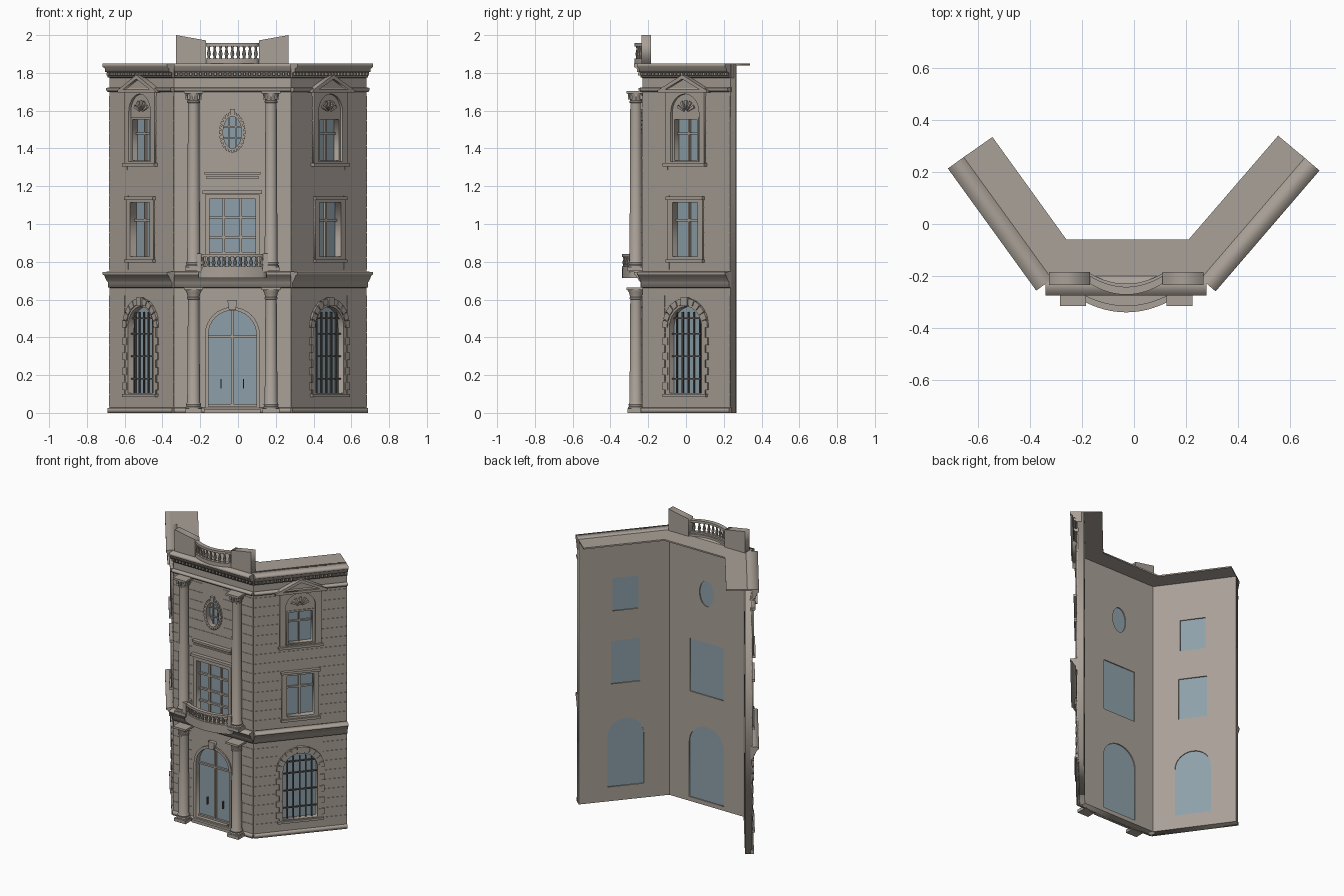
import bpy, bmesh
from math import sin, cos, pi, atan2, hypot
from mathutils import Matrix, Vector

if "Cube" in bpy.data.objects:
    bpy.data.objects.remove(bpy.data.objects["Cube"])
scene = bpy.context.scene


def material(name, rgb):
    m = bpy.data.materials.new(name)
    m.use_nodes = True
    m.diffuse_color = (*rgb, 1)
    m.node_tree.nodes["Principled BSDF"].inputs["Base Color"].default_value = (*rgb, 1)
    return m


STONE = material("warm grey stone", (0.40, 0.355, 0.31))
GLASS = material("blue grey glass", (0.27, 0.35, 0.40))
IRON = material("dark iron", (0.09, 0.085, 0.08))
MOVE = Matrix.Translation
UPRIGHT = Matrix.Rotation(pi / 2, 4, "X")
ALONG = Matrix(((0, 0, 1, 0), (-1, 0, 0, 0), (0, 1, 0, 0), (0, 0, 0, 1)))


def add(name, bm, mat, matrix, smooth=False):
    bmesh.ops.remove_doubles(bm, verts=bm.verts, dist=1e-5)
    bm.transform(matrix)
    bmesh.ops.recalc_face_normals(bm, faces=bm.faces)
    me = bpy.data.meshes.new(name)
    bm.to_mesh(me)
    bm.free()
    me.materials.clear()
    me.materials.append(mat)
    ob = bpy.data.objects.new(name, me)
    scene.collection.objects.link(ob)
    if smooth:
        bpy.ops.object.select_all(action="DESELECT")
        ob.select_set(True)
        bpy.context.view_layer.objects.active = ob
        bpy.ops.object.shade_smooth_by_angle(angle=0.7)
    return ob


def sheet(name, loops, depth, matrix, mat=STONE):
    """Flat outline with holes, extruded from 0 to depth."""
    cu = bpy.data.curves.new(name, "CURVE")
    cu.dimensions, cu.fill_mode, cu.extrude = "2D", "BOTH", depth / 2
    for loop in loops:
        sp = cu.splines.new("POLY")
        sp.points.add(len(loop) - 1)
        for p, (x, y) in zip(sp.points, loop):
            p.co = (x, y, 0, 1)
        sp.use_cyclic_u = True
    tmp = bpy.data.objects.new("tmp", cu)
    scene.collection.objects.link(tmp)
    me = bpy.data.meshes.new_from_object(tmp.evaluated_get(bpy.context.evaluated_depsgraph_get()))
    bm = bmesh.new()
    bm.from_mesh(me)
    bpy.data.objects.remove(tmp)
    bpy.data.meshes.remove(me)
    return add(name, bm, mat, matrix @ MOVE((0, 0, depth / 2)))


def face(name, loops, o0, o1, F, mat=STONE):
    """Upright sheet between two distances out from the wall face."""
    return sheet(name, loops, o1 - o0, F @ MOVE((0, -o0, 0)) @ UPRIGHT, mat)


def moulding(name, profile, half, F):
    return sheet(name, [profile], 2 * half, F @ MOVE((-half, 0, 0)) @ ALONG)


def boxes(name, items, F, mat=STONE):
    bm = bmesh.new()
    for x0, x1, o0, o1, z0, z1 in items:
        m = MOVE(((x0 + x1) / 2, -(o0 + o1) / 2, (z0 + z1) / 2)) @ Matrix.Diagonal((x1 - x0, o1 - o0, z1 - z0, 1))
        bmesh.ops.create_cube(bm, size=1, matrix=m)
    return add(name, bm, mat, F)


def lathe(name, profile, spots, F, n):
    bm = bmesh.new()
    for x, out, z in spots:
        rings = [[bm.verts.new((x + r * cos(2 * pi * i / n), -out + r * sin(2 * pi * i / n), z + h))
                  for i in range(n)] for r, h in profile]
        for a, b in zip(rings, rings[1:]):
            for i in range(n):
                bm.faces.new((a[i], a[(i + 1) % n], b[(i + 1) % n], b[i]))
        bm.faces.new(rings[0])
        bm.faces.new(rings[-1])
    return add(name, bm, STONE, F, True)


def rect(h, z0, z1):
    return [(-h, z0), (h, z0), (h, z1), (-h, z1)]


def arch(h, z0, spring):
    return [(-h, z0), (h, z0)] + [(h * cos(pi * i / 16), spring + h * sin(pi * i / 16)) for i in range(17)]


def oval(a, b, z, n=32):
    return [(a * cos(2 * pi * i / n), z + b * sin(2 * pi * i / n)) for i in range(n)]


def ray(a0, b0, a1, b1, z, t, d):
    """Wedge block between two ovals at angle t."""
    return [(a * cos(s), z + b * sin(s)) for a, b, s in
            ((a0, b0, t - d), (a1, b1, t - d), (a1, b1, t + d), (a0, b0, t + d))]


def bow(half, end, mid, n=16):
    """Plan points of a shallow bowed line."""
    return [(half * k, -(end + (mid - end) * (1 - k * k))) for k in (2 * i / n - 1 for i in range(n + 1))]


def bars(name, xs, zs, half, z0, z1, r, o0, o1, F, mat=STONE):
    boxes(name, [(x - r, x + r, o0, o1, z0, z1) for x in xs]
          + [(-half, half, o0, o1, z - r, z + r) for z in zs], F, mat)


CROWN = [(-.03, 1.772), (.012, 1.775), (.012, 1.802), (.03, 1.806), (.03, 1.822), (.045, 1.832), (.045, 1.85), (-.03, 1.85)]
LEDGE = [(-.01, 1.70), (.014, 1.70), (.022, 1.71), (.022, 1.72), (-.01, 1.725)]
BELT = [(-.01, .66), (.01, .665), (.01, .69), (.02, .70), (.035, .728), (.045, .732), (.045, .745), (-.01, .75)]
PLINTH = [(-.01, 0), (.012, 0), (.012, .025), (-.01, .03)]


def wall(side, half, holes, blocked, F):
    """Pierced wall with its courses, bands and cornice."""
    face(side + "_wall", [rect(half, 0, 1.845)] + holes, -.045, 0, F)
    for name, prof in (("cornice", CROWN), ("ledge", LEDGE), ("belt_course", BELT), ("plinth", PLINTH)):
        moulding(f"{side}_{name}", prof, half, F)
    n = int(half / .0125)
    boxes(side + "_dentils", [(x - .006, x + .006, 0, .025, 1.785, 1.803) for x in
                              (half * (2 * (i + .5) / n - 1) for i in range(n))], F)
    # shallow stone courses, broken at the openings
    rows, pitch = [], .066
    for z in [.033 + pitch * i for i in range(25)]:
        w = max([h for a, b, h in blocked if a < z + pitch and b > z], default=0)
        if w < half:
            rows += [(s * (half + w) / 2 - (half - w) / 2, s * (half + w) / 2 + (half - w) / 2,
                      -.005, .003, z, z + pitch - .005) for s in (-1, 1)]
    boxes(side + "_stone_courses", rows, F)


def wing(side, a, b):
    d = Vector(b) - Vector(a)
    F = MOVE(((a[0] + b[0]) / 2, (a[1] + b[1]) / 2, 0)) @ Matrix.Rotation(atan2(d.y, d.x), 4, "Z")
    low, mid, top = arch(.12, .1, .45), rect(.095, .82, 1.12), rect(.085, 1.33, 1.56)
    wall(side, d.length / 2, [low, mid, top],
         [(.1, .6, .15), (.66, .75, 1), (.79, 1.15, .12), (1.3, 1.72, .13)], F)
    for name, shape in (("arched", low), ("middle", mid), ("upper", top)):
        face(f"{side}_{name}_glass", [shape], -.038, -.03, F, GLASS)
    # ground floor arched window with grille and block surround
    face(side + "_arched_frame", [arch(.138, .09, .45), arch(.113, .105, .45)], -.03, .008, F)
    blocks = [ray(.125, .125, .158, .158, .45, pi * (i + .5) / 11, .125) for i in range(11)]
    face(side + "_voussoirs", blocks, 0, .014, F)
    boxes(side + "_quoins_and_sill", [(s * .14 - .018, s * .14 + .018, 0, .012, .12 + .08 * i, .16 + .08 * i)
          for s in (-1, 1) for i in range(4)] + [(-.15, .15, 0, .02, .085, .1), (-.022, .022, 0, .022, .565, .61)], F)
    bars(side + "_grille", [-.08, -.04, 0, .04, .08], [.18, .30, .42, .5], .115, .1, .535, .004, -.02, -.012, F, IRON)
    # middle window
    face(side + "_middle_frame", [rect(.122, .80, 1.14), rect(.088, .827, 1.113)], -.03, .012, F)
    boxes(side + "_middle_ledges", [(-.128, .128, 0, .022, .795, .812), (-.128, .128, 0, .022, 1.128, 1.145)], F)
    bars(side + "_middle_muntins", [0], [1.02], .09, .82, 1.12, .006, -.032, -.018, F)
    # upper window with niche, fan and pediment
    face(side + "_upper_surround", [rect(.135, 1.31, 1.70), arch(.098, 1.33, 1.59)], -.001, .014, F)
    face(side + "_upper_frame", [rect(.088, 1.326, 1.565), rect(.078, 1.337, 1.553)], -.03, .005, F)
    bars(side + "_upper_muntins", [0], [1.48], .08, 1.33, 1.56, .005, -.032, -.018, F)
    face(side + "_fan", [ray(.015, .015, .065, .065, 1.59, pi * (i + 1) / 6, .13) for i in range(5)], 0, .009, F)
    boxes(side + "_upper_sill", [(-.145, .145, 0, .025, 1.305, 1.322)], F)
    face(side + "_pediment_back", [[(-.15, 1.70), (.15, 1.70), (0, 1.775)]], 0, .018, F)
    face(side + "_pediment_rim", [[(-.17, 1.695), (.17, 1.695), (.17, 1.708), (0, 1.79), (-.17, 1.708)],
                                  [(-.12, 1.712), (.12, 1.712), (0, 1.768)]], 0, .036, F)


wing("right_wing", (.28, -.23), (.68, .235))
wing("left_wing", (-.68, .24), (-.34, -.23))

# central bay
C = MOVE((-.03, -.23, 0))
door, win, eye = arch(.135, .03, .415), rect(.13, .77, 1.14), oval(.055, .09, 1.485)
wall("centre", .31, [door, win, eye], [(.03, .6, .165), (.66, .75, 1), (.75, 1.28, .16), (1.36, 1.62, .08)], C)
for name, shape in (("door", door), ("window", win), ("oval", eye)):
    face(f"centre_{name}_glass", [shape], -.038, -.03, C, GLASS)
face("door_frame", [arch(.145, .02, .415), arch(.127, .035, .415)], -.03, .01, C)
bars("door_rails", [0], [.405, .04], .13, .03, .545, .006, -.032, -.016, C)
boxes("door_handles", [(s * .06 - .003, s * .06 + .003, -.032, -.015, .13, .18) for s in (-1, 1)], C, IRON)
face("door_keystone", [[(-.018, .545), (.018, .545), (.026, .597), (-.026, .597)]], 0, .025, C)
boxes("door_step", [(-.15, .15, 0, .03, 0, .02)], C)
face("window_frame", [rect(.145, .76, 1.155), rect(.122, .775, 1.132)], -.03, .012, C)
bars("window_muntins", [-.045, .045], [.845, .93, 1.035], .13, .77, 1.14, .006, -.032, -.016, C)
boxes("window_ledges", [(-.158, .158, 0, .025, 1.16, 1.178), (-.14, .14, 0, .018, 1.242, 1.252),
                        (-.148, .148, 0, .026, 1.262, 1.276)], C)
face("oval_frame", [oval(.06, .096, 1.485), oval(.049, .084, 1.485)], -.03, .012, C)
face("oval_surround", [ray(.058, .093, .07, .108, 1.485, 2 * pi * i / 24, .09) for i in range(24)], 0, .01, C)
bars("oval_muntins", [-.018, .018], [1.455, 1.515], .05, 1.405, 1.565, .003, -.032, -.02, C)
boxes("oval_keystone", [(-.013, .013, 0, .018, 1.575, 1.61)], C)

# columns with plinths and flared capitals
for level, z0, z1 in (("lower", 0, .665), ("upper", .75, 1.705)):
    h = z1 - z0
    prof = [(.043, 0), (.043, .03), (.037, .035), (.04, .045), (.034, .055), (.03, h - .065), (.035, h - .062),
            (.035, h - .055), (.031, h - .052), (.036, h - .03), (.046, h - .012), (.046, h)]
    lathe(level + "_columns", prof, [(s * .205, .035, z0) for s in (-1, 1)], C, 24)
    boxes(level + "_column_blocks", [(s * .205 - w, s * .205 + w, -.005, .035 + w, a, b) for s in (-1, 1)
          for w, a, b in ((.044, z0, z0 + .022), (.05, z1 - .014, z1))], C)
    if level == "upper":
        # leaf tips round the capital
        boxes("capital_leaves", [(s * .205 + .037 * cos(t) - .006, s * .205 + .037 * cos(t) + .006,
              .029 + .037 * sin(t), .041 + .037 * sin(t), z1 - .045, z1 - .018)
              for s in (-1, 1) for t in (pi * i / 4 for i in range(8))], C)


def balustrade(name, half, end, mid, z0, z1, count, w):
    """Bowed balustrade with rails and turned balusters."""
    ribbon = bow(half, end, mid) + bow(half, end - w, mid - w)[::-1]
    for part, a, b in (("bottom_rail", z0, z0 + .014), ("top_rail", z1 - .016, z1)):
        sheet(f"{name}_{part}", [ribbon], b - a, C @ MOVE((0, 0, a)))
    h = z1 - z0 - .028
    ks = [(2 * (i + .5) / count - 1) for i in range(count)]
    lathe(name + "_balusters", [(.009, 0), (.006, h * .12), (.011, h * .35), (.005, h * .75), (.009, h)],
          [(half * k, end + (mid - end) * (1 - k * k) - w / 2, z0 + .014) for k in ks], C, 8)


# balcony
balustrade("balcony", .17, .065, .11, .762, .842, 12, .026)
sheet("balcony_floor", [bow(.18, .06, .108) + [(.18, 0), (-.18, 0)]], .05, C @ MOVE((0, 0, .713)))
boxes("balcony_piers", [(s * .175 - .013, s * .175 + .013, .0, .072, .745, .845) for s in (-1, 1)], C)

# roof slab, parapet blocks and top balustrade
R = [(.285, -.225), (.68, .235), (.555, .34), (.21, -.06), (-.26, -.06), (-.545, .335), (-.68, .24), (-.345, -.225)]
sheet("roof_slab", [R], .01, MOVE((0, 0, 1.84)))
for s, side in ((-1, "left"), (1, "right")):
    face(f"parapet_block_{side}", [[(s * .14, 1.845), (s * .297, 1.845), (s * .297, 2), (s * .14, 1.972)]], -.045, .005, C)
balustrade("parapet", .14, .0, .042, 1.862, 1.957, 9, .03)
sheet("parapet_base", [bow(.14, .0, .042) + bow(.14, -.04, 0)[::-1]], .022, C @ MOVE((0, 0, 1.843)))
